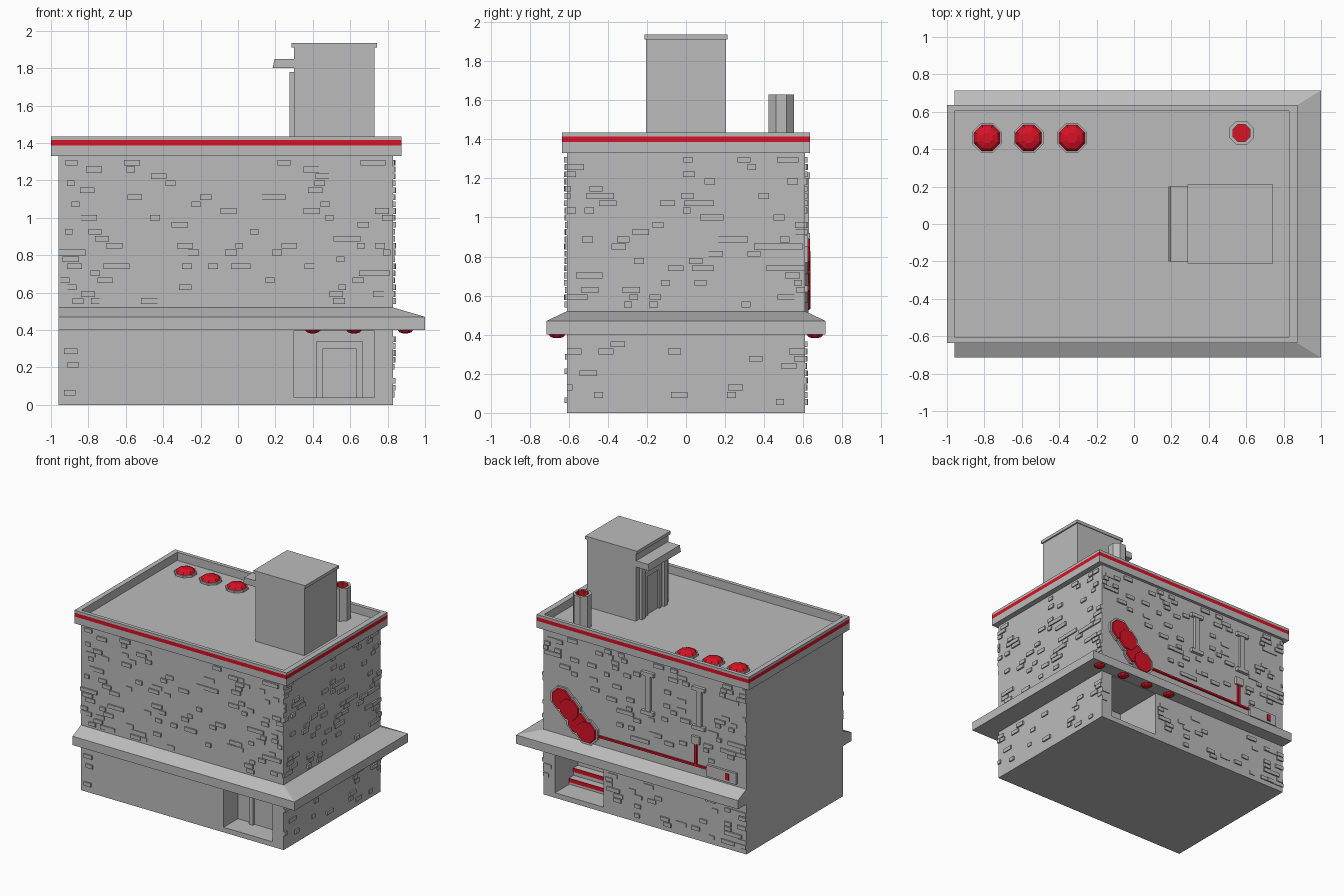
import bpy, bmesh, random
from math import pi, radians
from mathutils import Matrix, Vector

random.seed(7)
cube = bpy.data.objects.get("Cube")
if cube:
    bpy.data.objects.remove(cube, do_unlink=True)


def material(name, rgb):
    m = bpy.data.materials.new(name)
    m.use_nodes = True
    m.diffuse_color = (*rgb, 1)
    m.node_tree.nodes["Principled BSDF"].inputs["Base Color"].default_value = (*rgb, 1)
    return m


GREY = material("stone_grey", (0.5, 0.5, 0.5))
RED = material("signal_red", (0.68, 0.006, 0.018))


def finish(name, bm, *mats):
    bmesh.ops.recalc_face_normals(bm, faces=bm.faces)
    me = bpy.data.meshes.new(name)
    bm.to_mesh(me)
    bm.free()
    ob = bpy.data.objects.new(name, me)
    bpy.context.collection.objects.link(ob)
    for m in mats or (GREY,):
        me.materials.append(m)
    return ob


def add_box(bm, lo, hi):
    lo, hi = Vector(lo), Vector(hi)
    bmesh.ops.create_cube(bm, size=1, matrix=Matrix.Translation((lo + hi) / 2)
                          @ Matrix.Diagonal((*(hi - lo), 1)))


def box(name, lo, hi, mat=GREY):
    bm = bmesh.new()
    add_box(bm, lo, hi)
    return finish(name, bm, mat)


def rect_loft(name, loops, red_band=None):
    """Join stacked rectangles (x0, x1, half_y, z) and cap both ends."""
    bm = bmesh.new()
    rings = [[bm.verts.new((x, y, z)) for x, y in ((x0, -h), (x1, -h), (x1, h), (x0, h))]
             for x0, x1, h, z in loops]
    for k, (a, b) in enumerate(zip(rings, rings[1:])):
        for i in range(4):
            j = (i + 1) % 4
            f = bm.faces.new((a[i], a[j], b[j], b[i]))
            f.material_index = int(k == red_band)
    bm.faces.new(rings[0])
    bm.faces.new(rings[-1])
    return finish(name, bm, GREY, RED)


def lathe(name, profile, place, red_from, sides=8):
    """Spin (radius, height) points; segments from red_from onward are red."""
    bm = bmesh.new()
    turn = Matrix.Rotation(pi / sides, 4, "Z")
    rings = []
    for r, h in profile:
        ring = bmesh.ops.create_circle(bm, segments=sides, radius=r,
                                       matrix=Matrix.Translation((0, 0, h)) @ turn)
        rings.append(ring["verts"])
    for k, (a, b) in enumerate(zip(rings, rings[1:])):
        for i in range(sides):
            j = (i + 1) % sides
            f = bm.faces.new((a[i], a[j], b[j], b[i]))
            f.material_index = int(k >= red_from)
    cap = bm.faces.new(rings[-1])
    cap.material_index = 1
    bm.transform(place)
    return finish(name, bm, GREY, RED)


# Wall block with a doorway in front and a stair opening behind
X0, X1, Y = -0.96, 0.83, 0.61
walls = box("walls", (X0, -Y, 0), (X1, Y, 1.35))
for lo, hi in (((0.3, -0.8, 0.04), (0.73, -0.43, 0.395)),
               ((0.3, 0.2, 0.04), (0.73, 0.8, 0.395))):
    cutter = box("opening_cutter", lo, hi)
    cutter.hide_render = True
    mod = walls.modifiers.new("opening", "BOOLEAN")
    mod.operation, mod.solver, mod.object = "DIFFERENCE", "EXACT", cutter
    bpy.context.view_layer.objects.active = walls
    bpy.ops.object.modifier_apply(modifier=mod.name)
    bpy.data.objects.remove(cutter, do_unlink=True)

# Sloped ledge on three sides, and the parapet with its red stripe
rect_loft("ledge", [(X0, 1, 0.715, 0.4), (X0, 1, 0.715, 0.47), (X0, X1, Y, 0.52)])
OUT, IN = (-1, 0.875, 0.635), (X0, X1, 0.605)
rect_loft("parapet", [(*OUT, 1.33), (*OUT, 1.385), (*OUT, 1.415), (*OUT, 1.435),
                      (*IN, 1.435), (*IN, 1.37)], red_band=1)

# Front door set into the doorway
bm = bmesh.new()
for x in (0.42, 0.63):
    add_box(bm, (x, -0.46, 0.04), (x + 0.035, -0.43, 0.30))
add_box(bm, (0.42, -0.46, 0.30), (0.665, -0.43, 0.34))
finish("front_door_frame", bm)
box("front_door", (0.455, -0.44, 0.04), (0.63, -0.43, 0.30))

# Steps climbing into the back opening, each with a red riser
for i in range(4):
    y, z = 0.43 - i * 0.055, 0.09 + i * 0.06
    box("back_step", (0.3, 0.2, z - 0.06), (0.73, y, z))
    box("step_riser", (0.3, y, z - 0.03), (0.73, y + 0.006, z), RED)

# Roof hut, cap, canopy and side door
box("roof_hut", (0.3, -0.205, 1.36), (0.73, 0.205, 1.91))
box("hut_cap", (0.285, -0.212, 1.91), (0.742, 0.212, 1.935))
bm = bmesh.new()
add_box(bm, (0.185, -0.2, 1.8), (0.3, 0.2, 1.85))
for v in bm.verts:
    if v.co.x < 0.2 and v.co.z > 1.82:
        v.co.x += 0.01
finish("hut_canopy", bm)
bm = bmesh.new()
for w, x, top in ((0.16, 0.275, 1.74), (0.11, 0.287, 1.68)):
    for s in (-1, 1):
        y = sorted((s * w, s * (w - 0.04)))
        add_box(bm, (x, y[0], 1.37), (0.3, y[1], top))
    add_box(bm, (x, -w, top), (0.3, w, top + 0.04))
finish("hut_door_frame", bm)

# Roof vent pipe and red roof lamps
lathe("vent_pipe", [(0.07, 1.36), (0.07, 1.63), (0.05, 1.63), (0.05, 1.58)],
      Matrix.Translation((0.575, 0.487, 0)), 2)
LAMP = [(0.085, 0), (0.085, 0.02), (0.075, 0.02), (0.06, 0.038), (0.03, 0.05)]
for x in (-0.785, -0.563, -0.332):
    lathe("roof_lamp", LAMP, Matrix.Translation((x, 0.46, 1.365)), 2)

# Small lamps below the ledge
BULB = [(0.045, -0.01), (0.045, 0), (0.035, 0.012), (0.015, 0.018)]
flip = Matrix.Rotation(pi, 4, "X")
spots = [(x, -0.66) for x in (0.4, 0.62)] + [(x, 0.66) for x in (0.895, 0.66, 0.43, 0.21)]
for x, y in spots:
    lathe("ledge_lamp", BULB, Matrix.Translation((x, y, 0.4)) @ flip, 0)

# Red discs on the back wall
DISC = [(0.105, -0.01), (0.105, 0.015), (0.09, 0.015), (0.085, 0.024)]
for i, (x, z) in enumerate(((0.66, 0.81), (0.59, 0.75), (0.52, 0.66), (0.44, 0.61))):
    lathe("wall_disc", DISC, Matrix.Translation((x, Y + i % 2 * 0.003, z))
          @ Matrix.Rotation(radians(-90), 4, "X"), 2)

# Red pipe run, branch and switch boxes on the back wall
box("wall_pipe", (-0.64, Y, 0.59), (0.36, Y + 0.015, 0.605), RED)
box("pipe_branch", (-0.53, Y, 0.6), (-0.51, Y + 0.015, 0.77), RED)
box("branch_box", (-0.555, Y, 0.77), (-0.485, Y + 0.02, 0.83))
box("switch_plate", (-0.88, Y, 0.54), (-0.62, Y + 0.018, 0.63))
box("switch_button", (-0.82, Y + 0.018, 0.56), (-0.79, Y + 0.026, 0.61), RED)

# Tall brackets on the back wall
for x in (-0.1, -0.55):
    bm = bmesh.new()
    add_box(bm, (x - 0.022, Y, 0.9), (x + 0.022, Y + 0.02, 1.22))
    for z in (0.89, 1.2):
        add_box(bm, (x - 0.055, Y, z), (x + 0.055, Y + 0.025, z + 0.03))
    finish("wall_bracket", bm)


def bricks(name, side, lo, hi, z0, z1, density, gaps=()):
    """Scatter raised bricks in courses over one wall, skipping the gaps."""
    bm = bmesh.new()
    course = 0.037
    for row in range(int((z1 - z0) / course)):
        z, u = z0 + row * course, lo - random.random() * 0.05
        while u < hi - 0.04:
            w = random.uniform(0.04, 0.09)
            a, b = max(u, lo), min(u + w, hi)
            clear = all(b < g[0] or a > g[1] or z + 0.03 < g[2] or z > g[3] for g in gaps)
            edge = 2 if min(a - lo, hi - b) < 0.12 else 1
            if clear and random.random() < density * edge:
                d = random.uniform(0.006, 0.014)
                if side == "right":
                    add_box(bm, (X1, a, z), (X1 + d, b, z + 0.03))
                elif side == "front":
                    add_box(bm, (a, -Y - d, z), (b, -Y, z + 0.03))
                else:
                    add_box(bm, (a, Y, z), (b, Y + d, z + 0.03))
            u += w
    finish(name, bm)


# Raised bricks on the three exposed walls
DOOR = (0.28, 0.75, 0, 0.4)
FITTINGS = [DOOR, (0.32, 0.78, 0.5, 0.93), (-0.9, 0.36, 0.53, 0.64), (-0.57, -0.47, 0.6, 0.85),
            (-0.17, -0.03, 0.87, 1.25), (-0.62, -0.48, 0.87, 1.25)]
bricks("front_bricks", "front", X0, X1, 0.54, 1.32, 0.15)
bricks("front_lower_bricks_left", "front", X0, -0.85, 0.05, 0.38, 0.14)
bricks("front_lower_bricks", "front", -0.53, -0.4, 0.18, 0.36, 0.2)
bricks("back_bricks", "back", X0, X1, 0.54, 1.32, 0.16, FITTINGS)
bricks("back_lower_bricks", "back", X0, X1, 0.04, 0.38, 0.18, FITTINGS)
bricks("side_bricks", "right", -Y, Y, 0.54, 1.32, 0.18)
bricks("side_lower_bricks", "right", -Y, Y, 0.04, 0.38, 0.09)
